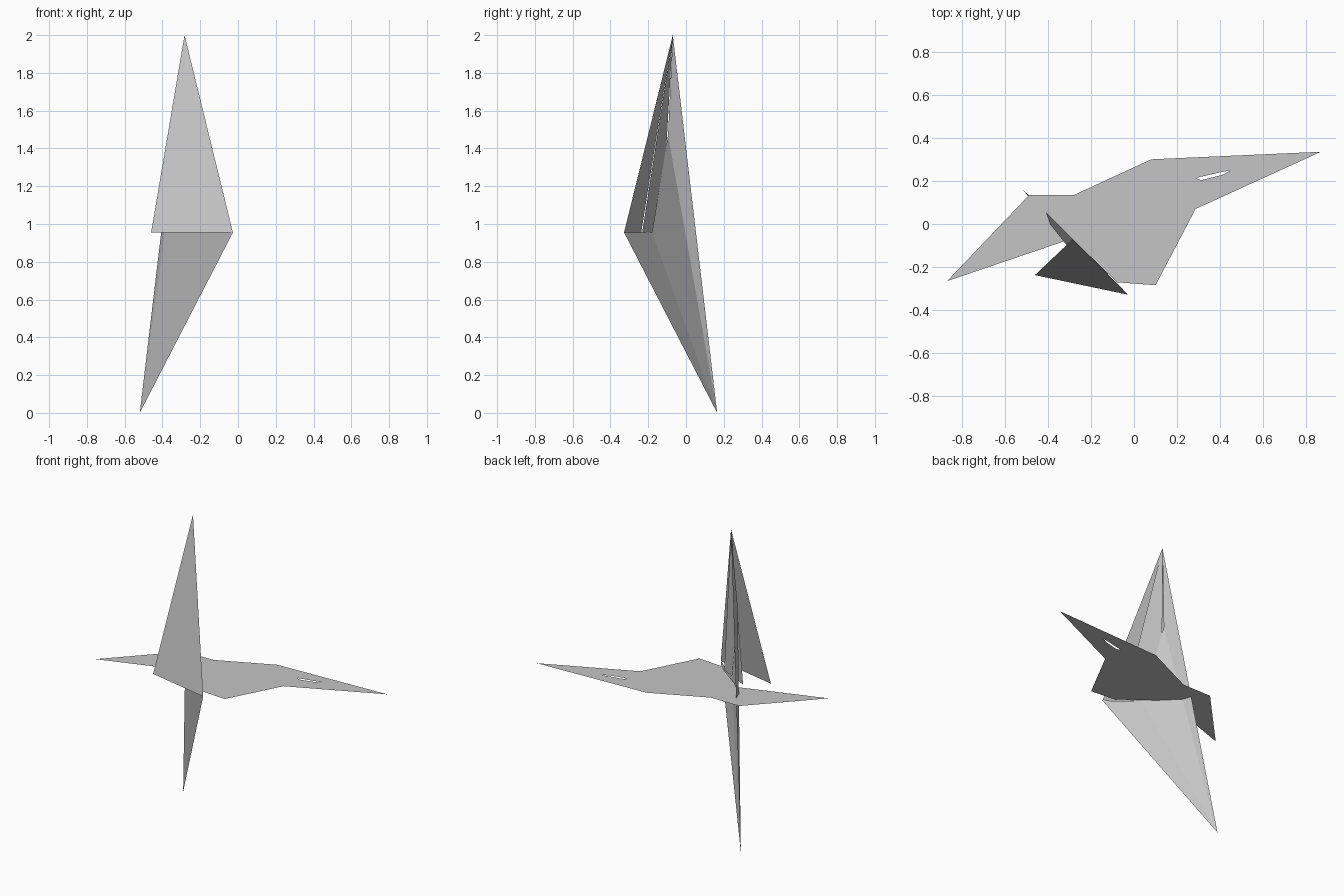
import bpy
import bmesh
from mathutils import Vector

cube = bpy.data.objects.get("Cube")
if cube:
    bpy.data.objects.remove(cube, do_unlink=True)

grey = bpy.data.materials.new("plain grey")
grey.use_nodes = True
tone = (0.56, 0.56, 0.56, 1)
grey.diffuse_color = tone
grey.node_tree.nodes["Principled BSDF"].inputs["Base Color"].default_value = tone


def finish(name, bm):
    mesh = bpy.data.meshes.new(name)
    bm.to_mesh(mesh)
    bm.free()
    mesh.materials.append(grey)
    obj = bpy.data.objects.new(name, mesh)
    bpy.context.collection.objects.link(obj)
    return obj


def panel(name, faces):
    """Thin folded panel from a few corner loops."""
    bm = bmesh.new()
    for corners in faces:
        bm.faces.new([bm.verts.new(c) for c in corners])
    bmesh.ops.remove_doubles(bm, verts=bm.verts, dist=0.0005)
    return finish(name, bm)


def flat_sheet(name, loops, z):
    """Flat sheet: first loop is the outline, the others are holes."""
    bm = bmesh.new()
    for loop in loops:
        vs = [bm.verts.new((x, y, z)) for x, y in loop]
        for a, b in zip(vs, vs[1:] + vs[:1]):
            bm.edges.new((a, b))
    bmesh.ops.triangle_fill(bm, edges=bm.edges[:], use_beauty=True, normal=(0, 0, 1))
    for f in bm.faces:
        if f.normal.z < 0:
            f.normal_flip()
    return finish(name, bm)


MID = 0.955

# Shared corners
top = Vector((-0.283, -0.07, 2.0))
bottom = Vector((-0.52, 0.165, 0.0))
front_left = Vector((-0.027, -0.328, MID))
front_right = Vector((-0.46, -0.237, MID))
fold = Vector((-0.315, -0.095, 1.47))
inner_left = Vector((-0.12, -0.232, MID))
inner_bend = Vector((-0.21, -0.18, MID))
inner_right = Vector((-0.33, -0.13, MID))

# Upper spike: front panel and the narrower panel folded behind it
panel("upper_front_panel", [(top, front_right, front_left)])
panel("upper_inner_panel", [(top, inner_right, inner_left)])

# Long narrow panel joining the two tips
panel("long_edge_panel", [(top, fold, bottom)])

# Lower spike: gently bent panel
panel("lower_panel", [(bottom, inner_bend, fold),
                      (bottom, front_left, inner_bend)])

# Horizontal pointed sheet with a slot in its left wing
outline = [(-0.867, -0.265), (-0.323, -0.08), (-0.12, -0.23), (-0.08, -0.27),
           (0.10, -0.284), (0.286, 0.07), (0.867, 0.335), (0.08, 0.30),
           (-0.277, 0.135), (-0.486, 0.135)]
slot = [(0.286, 0.214), (0.45, 0.25), (0.41, 0.228), (0.31, 0.203)]
flat_sheet("wing_sheet", [outline, slot], MID)
